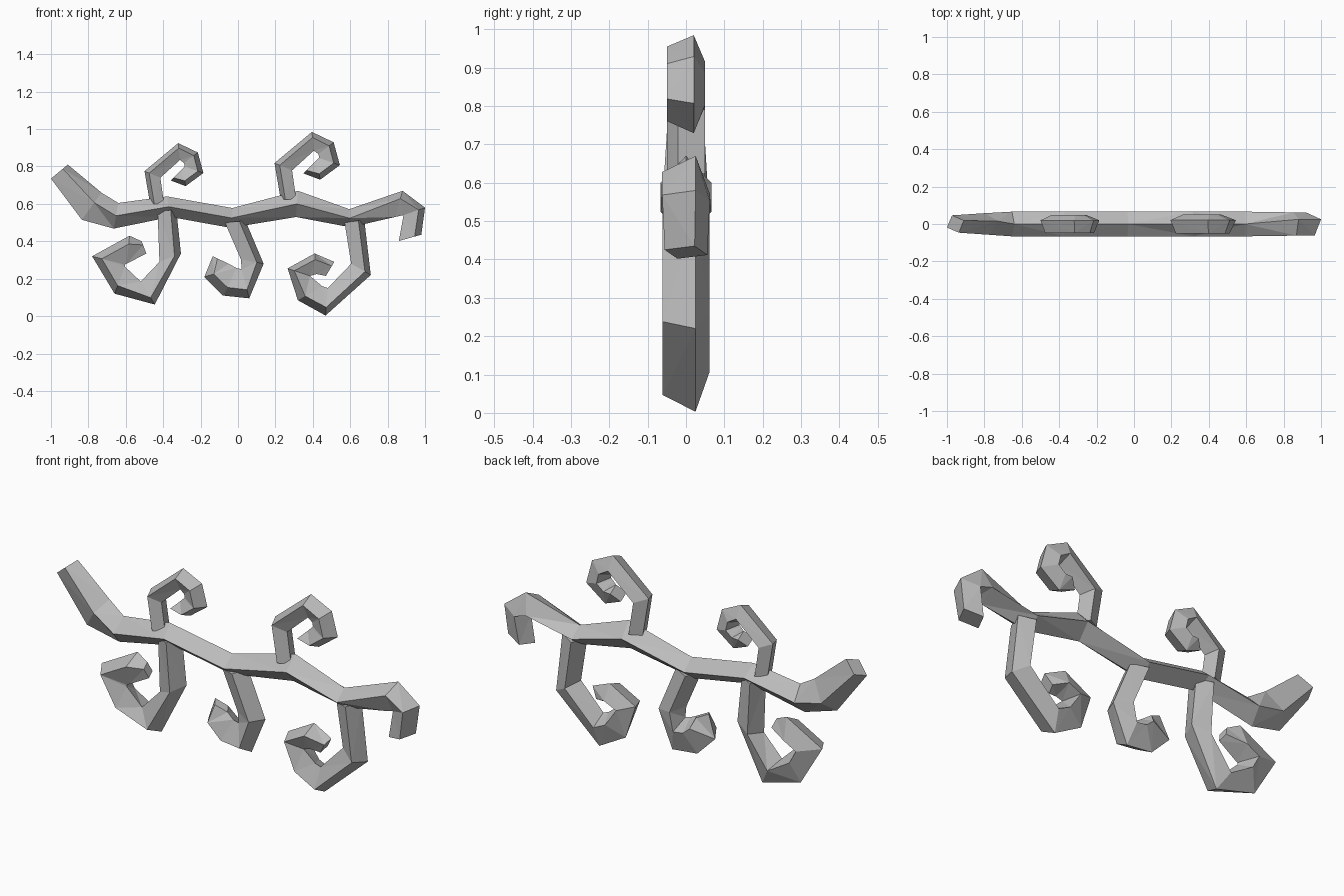
import bpy, bmesh
from math import sin, cos, radians

cube = bpy.data.objects.get("Cube")
if cube:
    bpy.data.objects.remove(cube)

GREY = (0.5, 0.5, 0.5, 1)
mat = bpy.data.materials.new("plain grey")
mat.use_nodes = True
mat.diffuse_color = GREY
mat.node_tree.nodes["Principled BSDF"].inputs["Base Color"].default_value = GREY


def limb(name, stations, depth, tilt=68):
    """Four-sided tube. Each station: outer x, z, inner x, z, [depth, tilt]."""
    bm = bmesh.new()
    rings = []
    for ox, oz, ix, iz, *extra in stations:
        d, t = extra if extra else (depth, tilt)
        ring = []
        for k in range(4):
            a = radians(t + 90 * k)
            s = sin(a) / sin(radians(t)) / 2
            ring.append(bm.verts.new(((ox + ix) / 2 + (ox - ix) * s,
                                      d * cos(a),
                                      (oz + iz) / 2 + (oz - iz) * s)))
        rings.append(ring)
    for a, b in zip(rings, rings[1:]):
        for k in range(4):
            j = (k + 1) % 4
            bm.faces.new((a[k], a[j], b[j], b[k]))
    bm.faces.new(rings[0])
    bm.faces.new(rings[-1])
    bmesh.ops.triangulate(bm, faces=bm.faces[:])
    bmesh.ops.recalc_face_normals(bm, faces=bm.faces[:])
    mesh = bpy.data.meshes.new(name)
    bm.to_mesh(mesh)
    bm.free()
    mesh.materials.append(mat)
    obj = bpy.data.objects.new(name, mesh)
    bpy.context.collection.objects.link(obj)
    return obj


# Wavy main branch, left to right in the front elevation
limb("main_branch", [
    (-.91, .81, -1, .735, .05, 68),
    (-.73, .66, -.835, .515, .06, 75),
    (-.64, .605, -.665, .468),
    (-.38, .64, -.36, .53),
    (-.03, .578, -.04, .472),
    (.32, .67, .31, .53),
    (.595, .572, .6, .475),
    (.88, .67, .84, .53, .067, 68),
    (1, .58, .885, .54, .067, 68),
    (.98, .435, .86, .402, .06, 68),
], .066, 90)

# Hanging curls
limb("lower_right_curl", [
    (-.33, .57, -.43, .56), (-.305, .335, -.42, .29),
    (-.445, .062, -.52, .185), (-.66, .12, -.605, .265),
    (-.78, .32, -.605, .275), (-.58, .43, -.595, .28),
    (-.515, .4, -.49, .335, .03, 68),
], .066)
limb("lower_middle_curl", [
    (.04, .51, -.07, .5), (.137, .28, .015, .305),
    (.06, .095, .02, .25), (-.08, .11, .0, .255),
    (-.18, .21, -.01, .258), (-.135, .32, -.05, .28, .03, 68),
], .064)
limb("lower_left_curl", [
    (.675, .515, .57, .5), (.71, .22, .605, .28),
    (.468, .003, .48, .15), (.32, .085, .45, .16),
    (.265, .255, .385, .215), (.41, .335, .42, .225),
    (.515, .29, .47, .215, .03, 68),
], .066)

# Upright curls: one shape, the second a little larger
upright = [
    (-.47, .6, -.395, .6), (-.5, .775, -.415, .74),
    (-.32, .925, -.31, .835), (-.215, .875, -.288, .818),
    (-.185, .765, -.285, .8), (-.28, .695, -.295, .79),
    (-.36, .725, -.31, .775),
]
limb("upper_right_curl", upright, .052)
limb("upper_left_curl", [(a * 1.11 + .75, b * 1.11 - .042,
                          c * 1.11 + .75, d * 1.11 - .042)
                         for a, b, c, d in upright], .054)
